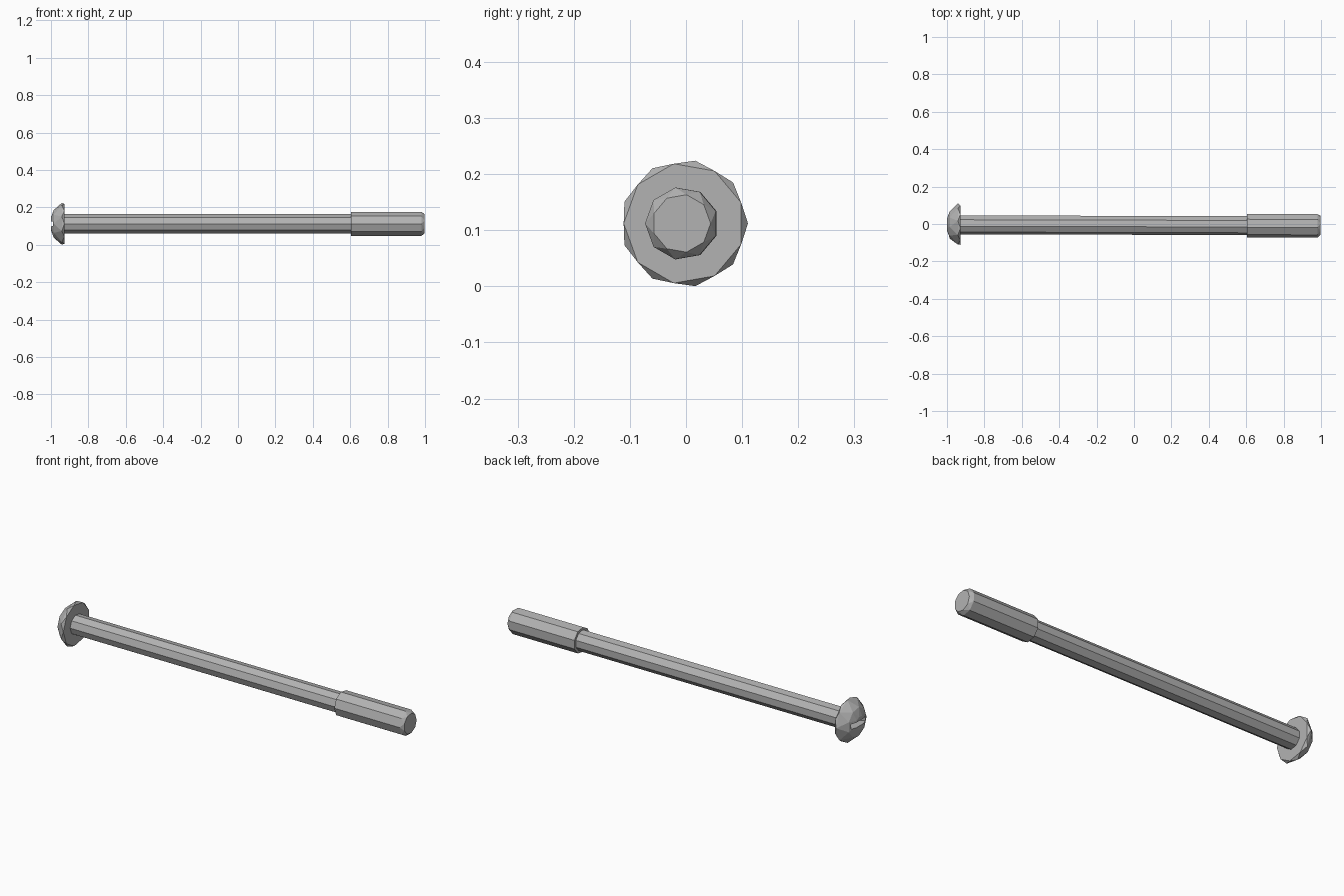
import bpy, bmesh, math

SIDES = 9
AXIS_Z = 0.112

if "Cube" in bpy.data.objects:
    bpy.data.objects.remove(bpy.data.objects["Cube"], do_unlink=True)

steel = bpy.data.materials.new("grey steel")
steel.use_nodes = True
colour = (0.45, 0.45, 0.45, 1)
steel.diffuse_color = colour
steel.node_tree.nodes["Principled BSDF"].inputs["Base Color"].default_value = colour


def axis_y(x):
    """The bolt leans very slightly sideways along its length."""
    return -0.0055 - 0.0026 * x


def make_object(name, bm):
    bmesh.ops.recalc_face_normals(bm, faces=bm.faces)
    mesh = bpy.data.meshes.new(name)
    bm.to_mesh(mesh)
    bm.free()
    mesh.materials.append(steel)
    obj = bpy.data.objects.new(name, mesh)
    bpy.context.collection.objects.link(obj)
    return obj


def turned(name, rings):
    """Faceted solid along x from rings of (x, radius, turn in half sides)."""
    bm = bmesh.new()
    loops = []
    for x, radius, turn in rings:
        loop = []
        for i in range(SIDES):
            a = math.tau * (i + turn / 2) / SIDES
            loop.append(bm.verts.new((x, axis_y(x) + radius * math.cos(a),
                                      AXIS_Z + radius * math.sin(a))))
        loops.append(loop)
    for k in range(len(rings) - 1):
        a, b = loops[k], loops[k + 1]
        shift = rings[k + 1][2] - rings[k][2]
        for i in range(SIDES):
            j = (i + 1) % SIDES
            if shift == 0:
                bm.faces.new((a[i], a[j], b[j], b[i]))
            elif shift > 0:
                bm.faces.new((a[i], a[j], b[i]))
                bm.faces.new((a[j], b[j], b[i]))
            else:
                bm.faces.new((a[i], a[j], b[j]))
                bm.faces.new((a[i], b[j], b[i]))
    bm.faces.new(loops[0])
    bm.faces.new(loops[-1])
    return make_object(name, bm)


# Plain shank and thicker chamfered end
turned("shank", [(-0.95, 0.052, 1), (0.62, 0.052, 1)])
turned("end_sleeve", [(0.605, 0.065, 1), (0.98, 0.065, 1), (0.998, 0.052, 0)])

# Domed head with a thin faceted rim
head = turned("head", [(-1.0, 0.035, 0), (-0.985, 0.075, 1),
                       (-0.942, 0.1135, 0), (-0.928, 0.108, 1)])

# Cross recess: two tapered bars, narrowing towards the bottom
for name, along_y in (("recess_cutter_a", True), ("recess_cutter_b", False)):
    bm = bmesh.new()
    bmesh.ops.create_cube(bm, size=1)
    for v in bm.verts:
        deep = v.co.x > 0
        length = v.co.y * (0.05 if deep else 0.15)
        width = v.co.z * (0.018 if deep else 0.028)
        x = -0.945 if deep else -1.01
        y, z = (length, width) if along_y else (width, length)
        v.co = (x, axis_y(x) + y, AXIS_Z + z)
    cutter = make_object(name, bm)
    cutter.hide_render = True
    cutter.hide_set(True)
    cut = head.modifiers.new(name, "BOOLEAN")
    cut.object = cutter
    cut.operation = "DIFFERENCE"
    cut.solver = "EXACT"
